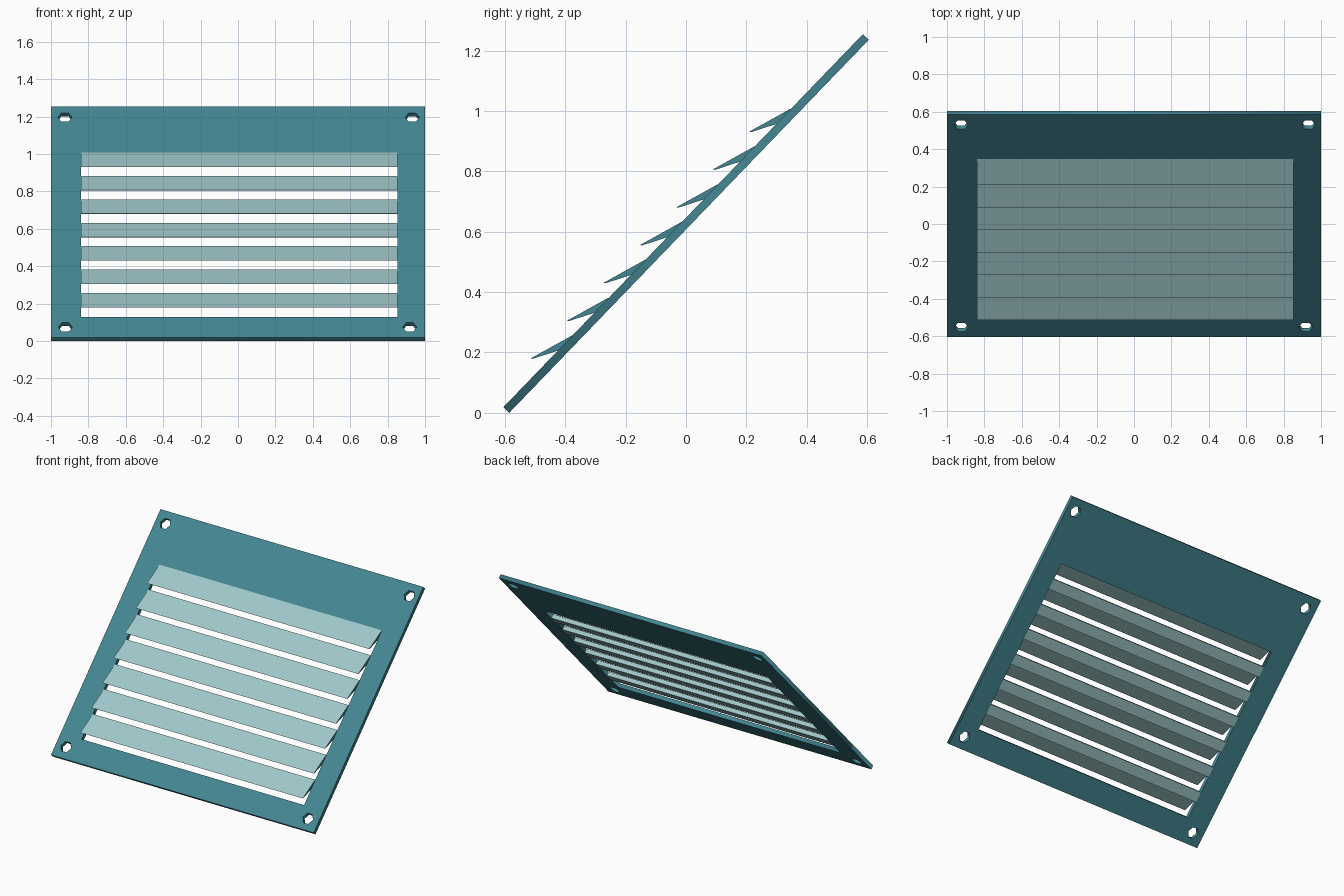
import bpy, bmesh, math
from mathutils import Matrix

if "Cube" in bpy.data.objects:
    bpy.data.objects.remove(bpy.data.objects["Cube"])

THICK = 0.027          # plate thickness
LENGTH = 1.716         # plate length along the slope
PITCH = 0.1738         # louver spacing along the slope
X0, X1 = -0.84, 0.852  # louver opening in x


def material(name, rgb):
    m = bpy.data.materials.new(name)
    m.diffuse_color = (*rgb, 1)
    m.use_nodes = True
    m.node_tree.nodes["Principled BSDF"].inputs["Base Color"].default_value = m.diffuse_color
    return m


teal = material("teal metal", (0.056, 0.240, 0.290))
pale = material("pale louver", (0.350, 0.570, 0.585))

# Sloping frame: local x = world x, local y = up the slope, local z = out of the front
U = (0.0, 0.694, 0.720)
N = (0.0, -0.720, 0.694)
FRAME = Matrix(((1, U[0], N[0], 0),
                (0, U[1], N[1], -0.605),
                (0, U[2], N[2], THICK * N[2]),
                (0, 0, 0, 1)))

# Plate: filled outline with louver opening and four bolt holes
curve = bpy.data.curves.new("plate", 'CURVE')
curve.dimensions = '2D'
curve.fill_mode = 'BOTH'
curve.extrude = THICK / 2


def outline(points):
    s = curve.splines.new('POLY')
    s.points.add(len(points) - 1)
    for p, (x, y) in zip(s.points, points):
        p.co = (x, y, 0, 1)
    s.use_cyclic_u = True


def rect(x0, x1, y0, y1):
    return [(x0, y0), (x1, y0), (x1, y1), (x0, y1)]


outline(rect(-1, 1, 0, LENGTH))
outline(rect(X0, X1, 0.153, 1.303))
for cx, cy in ((-0.925, 1.635), (0.932, 1.635), (-0.923, 0.077), (0.918, 0.077)):
    outline([(cx + 0.038 * math.cos(k * math.pi / 3),
              cy + 0.038 * math.sin(k * math.pi / 3)) for k in range(6)])

plate = bpy.data.objects.new("plate", curve)
bpy.context.collection.objects.link(plate)
curve.materials.append(teal)
plate.matrix_world = FRAME @ Matrix.Translation((0, 0, -THICK / 2))
bpy.context.view_layer.objects.active = plate
plate.select_set(True)
bpy.ops.object.convert(target='MESH')


# Louvers: wedge profile swept across x, pale slats with teal end cheeks
def louver(i):
    depth = -0.004 if i == 0 else -THICK   # the top one sits on the plate
    profile = [(1.372, 0.001), (1.222, 0.047), (1.226, 0.041),
               (1.303, 0.0), (1.303, depth), (1.372, depth)]
    bm = bmesh.new()
    ends = [[bm.verts.new((x, u - i * PITCH, n)) for u, n in profile]
            for x in (X0, X1)]
    bm.faces.new(ends[0])
    bm.faces.new(ends[1][::-1])
    for a in range(len(profile)):
        b = (a + 1) % len(profile)
        bm.faces.new((ends[0][a], ends[0][b], ends[1][b], ends[1][a]))
    bmesh.ops.recalc_face_normals(bm, faces=bm.faces)
    for f in bm.faces:
        f.material_index = 1 if abs(f.normal.x) > 0.5 else 0
    me = bpy.data.meshes.new("louver")
    bm.to_mesh(me)
    bm.free()
    me.materials.append(pale)
    me.materials.append(teal)
    ob = bpy.data.objects.new(f"louver_{i + 1}", me)
    ob.matrix_world = FRAME
    bpy.context.collection.objects.link(ob)


for i in range(7):
    louver(i)
